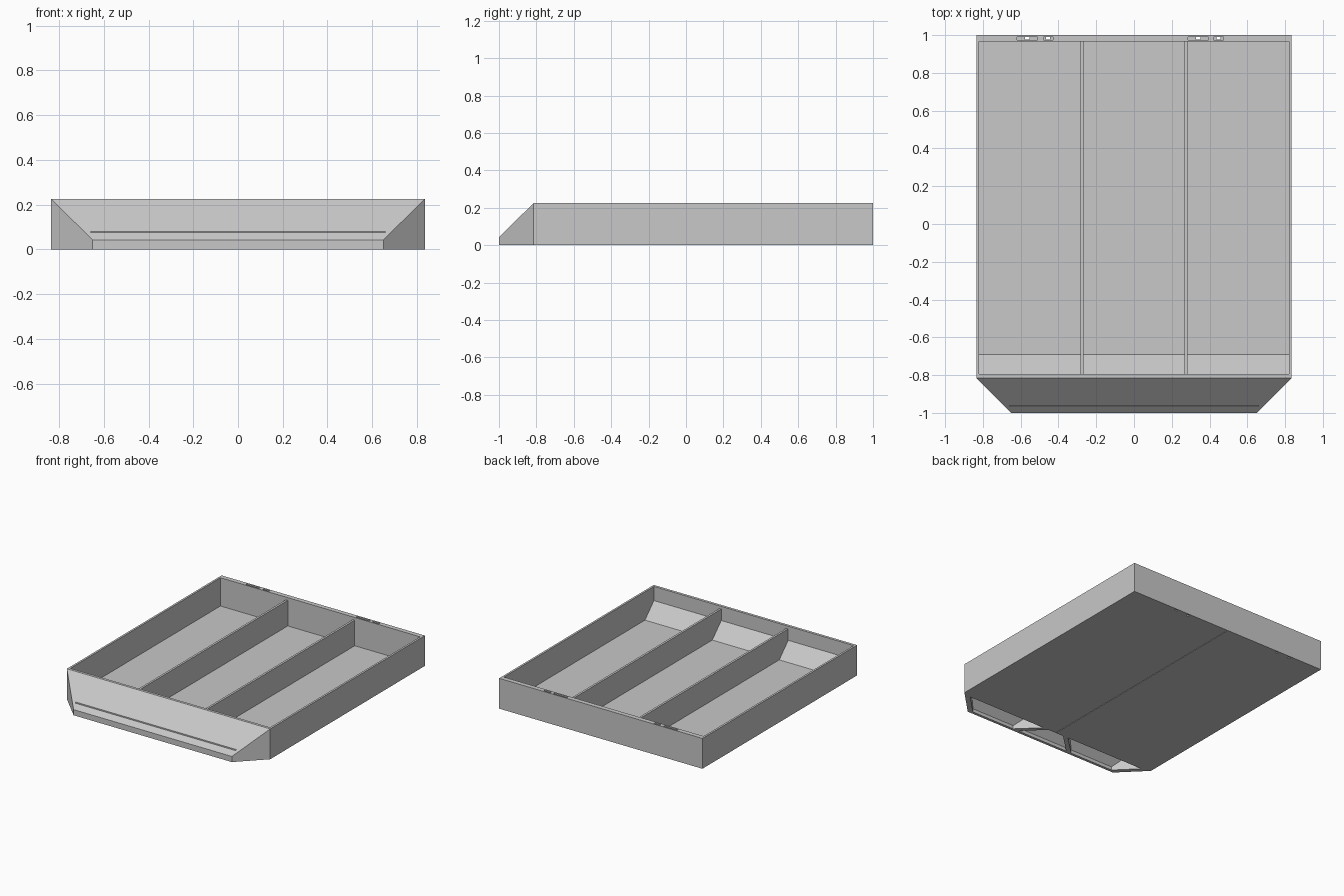
import bpy, bmesh, math

if "Cube" in bpy.data.objects:
    bpy.data.objects.remove(bpy.data.objects["Cube"])

grey = bpy.data.materials.new("light_grey")
grey.diffuse_color = (0.58, 0.58, 0.58, 1)
grey.use_nodes = True
grey.node_tree.nodes["Principled BSDF"].inputs["Base Color"].default_value = grey.diffuse_color


def hull(name, points):
    """Convex solid around the given points."""
    bm = bmesh.new()
    for p in points:
        bm.verts.new(p)
    bmesh.ops.convex_hull(bm, input=bm.verts[:])
    bmesh.ops.dissolve_limit(bm, angle_limit=0.01, verts=bm.verts[:], edges=bm.edges[:])
    bmesh.ops.recalc_face_normals(bm, faces=bm.faces[:])
    mesh = bpy.data.meshes.new(name)
    bm.to_mesh(mesh)
    bm.free()
    mesh.materials.append(grey)
    obj = bpy.data.objects.new(name, mesh)
    bpy.context.collection.objects.link(obj)
    return obj


def box(name, x0, x1, y0, y1, z0, z1):
    return hull(name, [(x, y, z) for x in (x0, x1) for y in (y0, y1) for z in (z0, z1)])


def both(points):
    """Points plus their mirror across x = 0."""
    return [(s * x, y, z) for s in (-1, 1) for x, y, z in points]


def cut(target, cutter):
    mod = target.modifiers.new("cut_" + cutter.name, 'BOOLEAN')
    mod.operation = 'DIFFERENCE'
    mod.solver = 'EXACT'
    mod.object = cutter
    bpy.context.view_layer.objects.active = target
    bpy.ops.object.modifier_apply(modifier=mod.name)
    bpy.data.objects.remove(cutter, do_unlink=True)


# Tray block with a sloped nose and chamfered front corners
tray = hull("tray", both([
    (0.835, 1, 0), (0.835, 1, 0.225), (0.835, -0.815, 0), (0.835, -0.815, 0.225),
    (0.65, -1, 0), (0.65, -1, 0.042)]))

# Inner well with a ramp at the front
cut(tray, hull("well", both([
    (0.82, 0.965, 0.015), (0.82, 0.965, 0.3), (0.82, -0.795, 0.3),
    (0.82, -0.795, 0.12), (0.82, -0.69, 0.015)])))

# Hollow under the nose, open at the bottom
cut(tray, hull("nose_hollow", both([
    (0.62, -0.98, -0.05), (0.62, -0.98, 0.025),
    (0.765, -0.835, -0.05), (0.765, -0.835, 0.17)])))

# Thin groove across the nose slope
cut(tray, box("nose_groove", -0.66, 0.66, -0.967, -0.961, 0.068, 0.1))

# Seam line along the underside
cut(tray, box("seam", -0.002, 0.002, -0.83, 0.99, -0.02, 0.003))

# Slots in the back rim, each with a small through hole
for x0, x1 in ((-0.62, -0.51), (-0.48, -0.43), (0.285, 0.395), (0.42, 0.475)):
    cut(tray, box("slot", x0, x1, 0.975, 0.991, 0.19, 0.3))
    xm = (x0 + x1) / 2
    cut(tray, box("slot_hole", xm - 0.011, xm + 0.011, 0.976, 0.99, -0.1, 0.25))

for side, s in (("left", -1), ("right", 1)):
    # Dividers between the three compartments
    xc = s * 0.275
    box(side + "_divider", xc - 0.008, xc + 0.008, -0.80, 0.97, 0.01, 0.205)
    # Diagonal braces inside the nose hollow
    plan = [(0.06, -0.83), (0.105, -0.83), (0.22, -0.985), (0.265, -0.985)]
    box_points = [(s * x, y, z) for x, y in plan for z in (0.0, y + 1.02)]
    hull(side + "_nose_brace", box_points)
